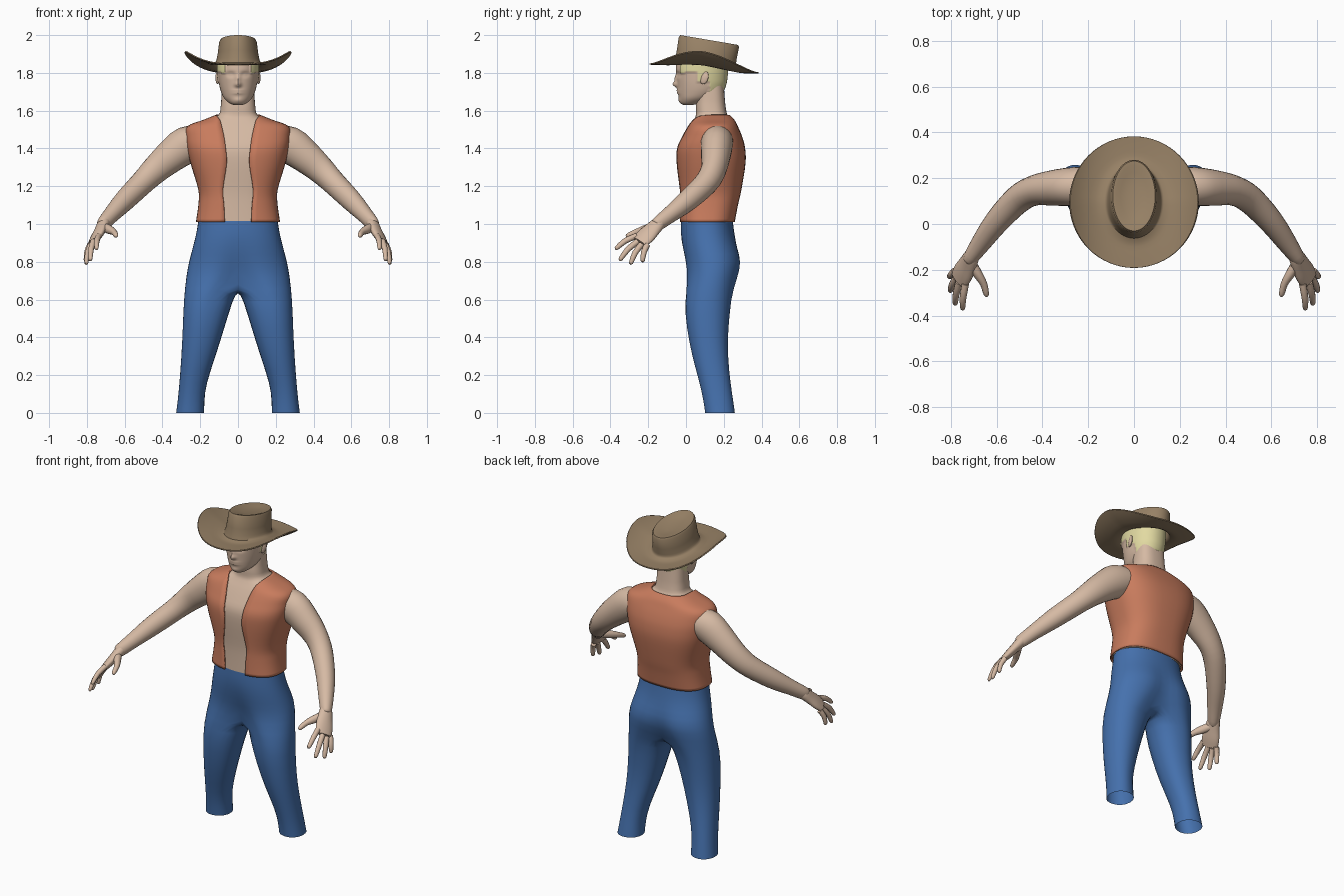
import bpy, bmesh, math
from mathutils import Vector

if "Cube" in bpy.data.objects:
    bpy.data.objects.remove(bpy.data.objects["Cube"])

def mat(name, rgb):
    m = bpy.data.materials.new(name)
    m.diffuse_color = (*rgb, 1)
    m.use_nodes = True
    m.node_tree.nodes["Principled BSDF"].inputs["Base Color"].default_value = m.diffuse_color
    return m

SKIN = mat("skin", (.67, .49, .37))
VEST = mat("rust_cloth", (.58, .20, .11))
DENIM = mat("blue_denim", (.06, .165, .42))
FELT = mat("tan_felt", (.31, .22, .132))
HAIR = mat("blond_hair", (.76, .70, .36))

def spline(rows, k):
    """Catmull-Rom interpolation of rows of numbers."""
    out = []
    for i in range(len(rows) - 1):
        p0, p1, p2, p3 = (rows[max(0, min(len(rows) - 1, i + d))] for d in (-1, 0, 1, 2))
        for s in range(k):
            t = s / k
            out.append([.5 * (2 * b + (c - a) * t + (2 * a - 5 * b + 4 * c - d) * t * t
                              + (3 * b - a - 3 * c + d) * t ** 3)
                        for a, b, c, d in zip(p0, p1, p2, p3)])
    return out + [list(rows[-1])]

def oval(cx, rx, y0, y1, z, angles, n=2.0):
    """Superellipse section; angle 0 is the front (-y), 90 degrees is +x."""
    se = lambda v: math.copysign(abs(v) ** (2 / n), v)
    return [Vector((cx + rx * se(math.sin(a)), (y0 + y1) / 2 - (y1 - y0) / 2 * se(math.cos(a)), z))
            for a in angles]

def circle(n):
    return [2 * math.pi * i / n for i in range(n)]

def loft(bm, rings, closed=True, cap0=False, cap1=False):
    vs = [[bm.verts.new(p) for p in r] for r in rings]
    n = len(vs[0])
    for a, b in zip(vs, vs[1:]):
        for i in range(n if closed else n - 1):
            j = (i + 1) % n
            bm.faces.new((a[i], a[j], b[j], b[i]))
    if cap0: bm.faces.new(vs[0][::-1])
    if cap1: bm.faces.new(vs[-1])
    return vs

def tube(bm, rows, up, k=3, n=16):
    """Tube through rows of x, y, z, radius along up, radius across."""
    rows = spline(rows, k)
    pts = [Vector(r[:3]) for r in rows]
    rings = []
    for i, r in enumerate(rows):
        t = (pts[min(i + 1, len(pts) - 1)] - pts[max(i - 1, 0)]).normalized()
        a = (Vector(up) - t * t.dot(Vector(up))).normalized()
        b = t.cross(a)
        rings.append([pts[i] + a * r[3] * math.cos(w) + b * r[4] * math.sin(w) for w in circle(n)])
    loft(bm, rings, True, True, True)

def finish(name, bm, mats, angle=40, mirror=False, subsurf=0, solid=0):
    bmesh.ops.recalc_face_normals(bm, faces=bm.faces)
    me = bpy.data.meshes.new(name)
    bm.to_mesh(me)
    bm.free()
    for m in mats: me.materials.append(m)
    me.shade_smooth()
    me.set_sharp_from_angle(angle=math.radians(angle))
    ob = bpy.data.objects.new(name, me)
    bpy.context.collection.objects.link(ob)
    if mirror:
        md = ob.modifiers.new("mirror", 'MIRROR')
        md.use_clip = True
    if solid:
        md = ob.modifiers.new("thickness", 'SOLIDIFY')
        md.thickness, md.offset = solid, 0
    if subsurf:
        md = ob.modifiers.new("smooth", 'SUBSURF')
        md.levels = md.render_levels = subsurf
    return ob

# Torso and neck: z, half width, front y, back y, half width of vest opening
TORSO = [(1.01, .21, -.022, .245, .07), (1.10, .197, -.022, .262, .074), (1.18, .197, -.025, .28, .08),
         (1.32, .238, -.038, .302, .06), (1.40, .257, -.036, .300, .065), (1.46, .264, -.010, .285, .073),
         (1.515, .255, .02, .262, .085), (1.548, .172, .04, .245, .095), (1.575, .105, .052, .22, .115)]
NECK = [(1.62, .092, .052, .21, 0), (1.67, .088, .056, .205, 0), (1.74, .085, .06, .2, 0)]
bm = bmesh.new()
loft(bm, [oval(0, r[1], r[2], r[3], r[0], circle(40), 2.6) for r in spline(TORSO + NECK, 3)], True, True, True)
finish("torso", bm, [SKIN], 60)

# Open vest: the torso sections, slightly larger, with the front left open
bm = bmesh.new()
rings = []
for z, rx, y0, y1, gap in spline(TORSO, 4):
    rx += .009
    a0 = math.asin(min(1, gap / rx) ** 1.3)
    angles = [a0 + (2 * math.pi - 2 * a0) * i / 44 for i in range(45)]
    rings.append(oval(0, rx, y0 - .009, y1 + .009, z, angles, 2.6))
loft(bm, rings, closed=False)
finish("vest", bm, [VEST], 60, solid=.008)

# Jeans: right half, pelvis arcs that split into a leg with open cuff, then mirrored
HALF = [math.pi * i / 12 for i in range(13)]
INNER = [math.pi + math.pi * j / 6 for j in range(1, 6)]
PELVIS = [(1.015, .212, -.027, .249), (.95, .222, -.03, .257), (.88, .240, -.026, .277),
          (.80, .262, -.014, .310), (.72, .277, -.008, .290)]
arcs = []
for i, (z, rx, y0, y1) in enumerate(PELVIS):
    arc = oval(0, rx, y0, y1, z, HALF, 2.2)
    pinch = (0, 0, .06, .16, .45)[i]
    for p in arc:      # cleft between the two legs
        f = pinch * math.exp(-(p.x / .06) ** 2)
        p.y += ((y0 + y1) / 2 - p.y) * f
        p.z -= .08 * f
        if p.x < 1e-4: p.x = 0
    arcs.append(arc)
front, back = arcs[-1][0], arcs[-1][-1]
bridge = []
for j in range(1, 6):
    p = back.lerp(front, j / 6)
    p.z -= .035 * math.sin(math.pi * j / 6)
    bridge.append(p)
LEG = [(.60, .022, .288, -.014, .243), (.45, .068, .293, .002, .224), (.30, .115, .30, .03, .222),
       (.15, .168, .311, .074, .238), (.06, .176, .32, .092, .252), (0, .176, .328, .10, .26)]
legs = [oval((a + b) / 2, (b - a) / 2, y0, y1, z, HALF + INNER, 2.2) for z, a, b, y0, y1 in LEG]
bm = bmesh.new()
loft(bm, arcs, closed=False)
loft(bm, [arcs[-1] + bridge] + legs)
bmesh.ops.remove_doubles(bm, verts=bm.verts, dist=1e-5)
finish("jeans", bm, [DENIM], 60, mirror=True, subsurf=1)

# Arms with hands
bm = bmesh.new()
tube(bm, [(.18, .165, 1.445, .075, .085), (.27, .163, 1.42, .098, .085), (.36, .157, 1.355, .087, .077),
          (.44, .145, 1.285, .074, .066), (.51, .105, 1.215, .064, .062), (.60, .01, 1.125, .057, .054),
          (.67, -.085, 1.05, .044, .043), (.715, -.15, 1.0, .037, .032), (.722, -.16, .992, .025, .022)],
     (0, 0, 1), 3, 24)
ACROSS = (.05, .07, -.035)
tube(bm, [(.698, -.125, 1.022, .022, .020), (.708, -.14, 1.008, .036, .031), (.728, -.18, .970, .047, .027),
          (.748, -.215, .935, .054, .023), (.766, -.247, .905, .050, .016)], ACROSS)
FINGERS = [((.737, -.262, .937), (.750, -.375, .868)), ((.765, -.255, .908), (.783, -.353, .808)),
           ((.778, -.235, .892), (.805, -.295, .788)), ((.783, -.205, .89), (.808, -.232, .80))]
for base, tip in FINGERS:
    b, t = Vector(base), Vector(tip)
    mid = b.lerp(t, .5) + Vector((.004, -.004, .008))
    tube(bm, [(*b, .016, .016), (*mid, .0155, .0145), (*b.lerp(t, .92), .012, .011), (*t, .005, .005)],
         ACROSS, 2, 10)
# Thumb
tube(bm, [(.715, -.165, .985, .024, .022), (.685, -.215, .972, .024, .021), (.658, -.26, .958, .017, .016),
          (.646, -.305, .94, .013, .012), (.643, -.317, .934, .005, .005)], ACROSS, 3, 12)
finish("arms", bm, [SKIN], 60, mirror=True)

# Head with modelled face; hair is a raised region chosen by position
HEAD = [(1.630, .022, -.012, .03), (1.640, .046, -.028, .085), (1.665, .073, -.036, .14), (1.70, .090, -.042, .19),
        (1.74, .100, -.046, .208), (1.78, .105, -.050, .214), (1.82, .107, -.054, .218),
        (1.86, .104, -.046, .218), (1.90, .08, -.01, .19)]
bm = bmesh.new()
loft(bm, [oval(0, r[1], r[2], r[3], r[0], circle(96), 2.1) for r in spline(HEAD, 6)], True, True, True)

def bump(p, x, z, sx, sz):
    return math.exp(-((p.x - x) / sx) ** 2 - ((p.z - z) / sz) ** 2)

for v in bm.verts:
    p = v.co
    if p.y < .03:
        dy = -.022 * bump(p, 0, 1.738, .016, .014) - .012 * bump(p, 0, 1.765, .013, .025)
        dy -= .009 * bump(p, 0, 1.70, .03, .013) + .006 * bump(p, 0, 1.655, .025, .014)
        dy += .005 * bump(p, 0, 1.70, .03, .003)
        for s in (-1, 1):
            dy += .011 * bump(p, s * .038, 1.792, .022, .013) - .005 * bump(p, s * .038, 1.79, .011, .006)
        p.y += dy

def is_hair(c):
    if c.y < .0: return c.z > 1.80 and abs(c.x) > .068 or c.z > 1.865
    if c.y < .065: return c.z > 1.805
    if c.y < .125: return c.z > 1.75
    return c.z > 1.685

hair = [f for f in bm.faces if is_hair(f.calc_center_median())]
for f in hair: f.material_index = 1
for v in {v for f in hair for v in f.verts}:
    v.co.x *= 1.05
    v.co.y = .09 + (v.co.y - .09) * 1.05
finish("head", bm, [SKIN, HAIR], 50)

# Ears
bm = bmesh.new()
bmesh.ops.create_uvsphere(bm, u_segments=16, v_segments=10, radius=1)
for v in bm.verts:
    v.co = Vector((.108 + .010 * v.co.x + .006 * v.co.y, .097 + .022 * v.co.y + .006 * v.co.z, 1.774 + .034 * v.co.z))
finish("ears", bm, [SKIN], 60, mirror=True)

# Hat: brim curled up at the sides, running into a tilted crown with a dented top
def brim_z(x, y):
    d = y - .1
    fall = .12 * d + .18 * d * d if d < 0 else .2 * d - .37 * d * d
    return 1.827 - fall + .083 * (abs(x) / .28) ** 3

bm = bmesh.new()
rings = []
for t in (1, .985, .9, .8, .7, .6, .45, .3, .15, .05, 0):
    ring = oval(0, .122 + .159 * t, -.06 - .132 * t, .262 + .121 * t, 0, circle(64))
    for p in ring: p.z = brim_z(p.x, p.y) + .012 * max(0, 1 - t * 5)
    rings.append(ring)
for t, rx, ry, cy, dz in ((.10, .115, .157, .101, .01), (.2, .111, .156, .104, .007), (.5, .104, .155, .11, 0),
                          (.94, .096, .156, .121, 0), (1, .091, .151, .122, 0), (1, .08, .135, .122, -.002),
                          (1, .06, .105, .122, -.010), (1, .025, .05, .122, -.016)):
    ring = oval(0, rx, cy - ry, cy + ry, 0, circle(64))
    for p in ring:
        p.z = (1 - t) * brim_z(p.x, p.y) + t * (1.971 - .17 * (p.y - .122)) + dz
    rings.append(ring)
loft(bm, rings, True, False, True)
finish("hat", bm, [FELT], 50, solid=.007)
